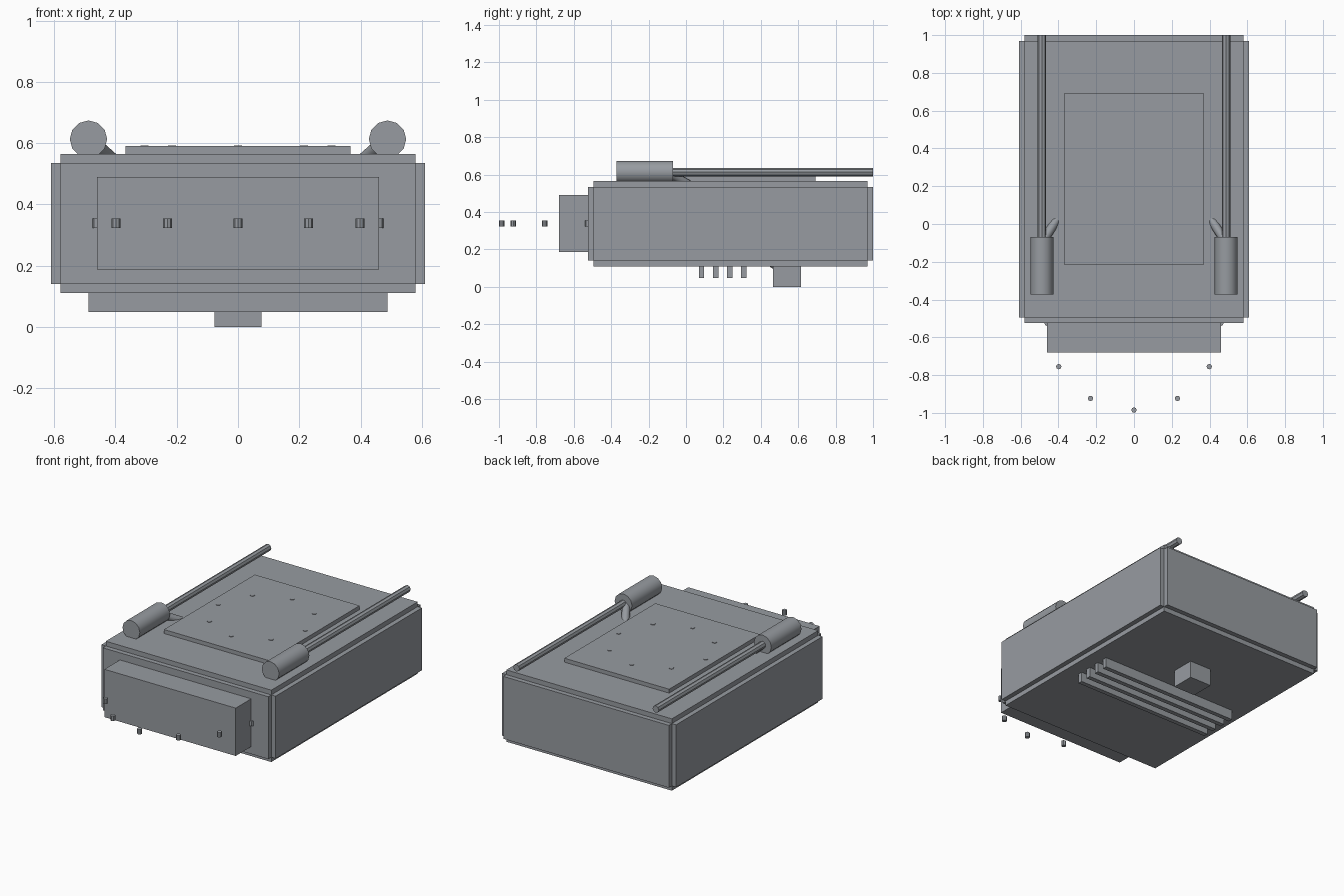
import bpy, math
from mathutils import Vector

if "Cube" in bpy.data.objects:
    bpy.data.objects.remove(bpy.data.objects["Cube"])

# Dark steel colour shared by all parts
steel = bpy.data.materials.new("dark_steel")
steel.diffuse_color = (0.31, 0.33, 0.355, 1)
steel.use_nodes = True
steel.node_tree.nodes["Principled BSDF"].inputs["Base Color"].default_value = steel.diffuse_color


def box(name, x, y, z):
    """Box from (min, max) ranges on each axis."""
    bpy.ops.mesh.primitive_cube_add(size=1, location=[(a + b) / 2 for a, b in (x, y, z)])
    o = bpy.context.object
    o.name = name
    o.scale = [b - a for a, b in (x, y, z)]
    bpy.ops.object.transform_apply(location=False, rotation=False, scale=True)
    o.data.materials.append(steel)
    return o


def rod(name, p, q, r, sides, smooth=0):
    """Cylinder running from p to q, smoothed below the given angle."""
    p, q = Vector(p), Vector(q)
    bpy.ops.mesh.primitive_cylinder_add(vertices=sides, radius=r, depth=(q - p).length,
                                        location=(p + q) / 2)
    o = bpy.context.object
    o.name = name
    o.rotation_euler = (q - p).to_track_quat('Z', 'Y').to_euler()
    o.data.materials.append(steel)
    if smooth:
        bpy.ops.object.shade_smooth_by_angle(angle=math.radians(smooth))
    return o


# Hull: three overlapping slabs leave a stepped notch along every edge
W, Y0, Y1, Z0, Z1, S = 0.58, -0.495, 0.97, 0.14, 0.535, 0.03
box("hull_side_slab", (-W - S, W + S), (Y0, Y1), (Z0, Z1))
box("hull_end_slab", (-W, W), (Y0 - S, Y1 + S), (Z0, Z1))
box("hull_deck_slab", (-W, W), (Y0, Y1), (Z0 - S, Z1 + S))

# Front block
box("front_block", (-0.46, 0.46), (-0.68, -0.50), (0.187, 0.49))

# Top hatch plate with a ring of bolts
box("top_plate", (-0.367, 0.367), (-0.217, 0.693), (0.55, 0.59))
for i in range(8):
    a = i * math.pi / 4
    x, y = 0.305 * math.cos(a), 0.238 + 0.305 * math.sin(a)
    rod("plate_bolt", (x, y, 0.57), (x, y, 0.593), 0.0135, 8)

# Half ring of small pegs around the front
for i in range(7):
    a = math.pi + i * math.pi / 6
    x, y = 0.46 * math.cos(a), -0.525 + 0.46 * math.sin(a)
    rod("front_peg", (x, y, 0.323), (x, y, 0.354), 0.0145, 8)

# Twin top cylinders, each with a long barrel and an angled strut
for s in (-1, 1):
    x, z = s * 0.488, 0.613
    rod("barrel_housing", (x, -0.372, z), (x, -0.07, z), 0.061, 12, 35)
    rod("barrel", (x, -0.10, z), (x, 1.0, z), 0.022, 8)
    rod("housing_strut", (x, -0.10, z), (s * 0.40, 0.037, 0.535), 0.024, 8, 50)

# Underside slats
for i in range(4):
    y = 0.083 + i * 0.0755
    box("underside_slat", (-0.488, 0.488), (y - 0.0145, y + 0.0145), (0.048, 0.13))

# Underside sensor block and its strut
box("underside_block", (-0.077, 0.077), (0.465, 0.615), (0.0, 0.15))
rod("underside_strut", (0, 0.54, 0.07), (0, 0.43, 0.148), 0.022, 8, 50)
